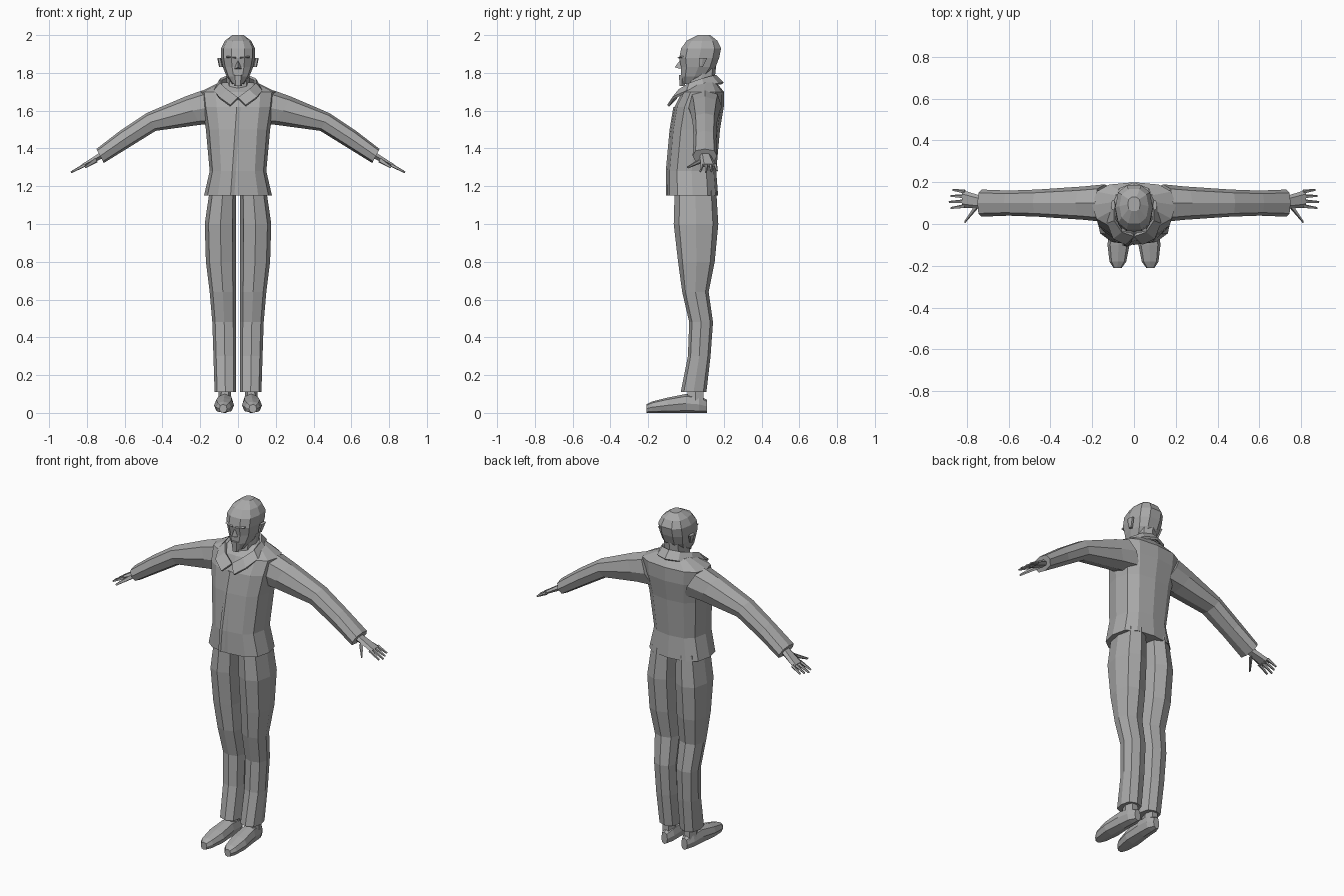
import bpy, bmesh, math
from mathutils import Vector

cube = bpy.data.objects.get("Cube")
if cube:
    bpy.data.objects.remove(cube, do_unlink=True)

grey = bpy.data.materials.new("plain grey")
grey.use_nodes = True
tone = (.4, .4, .4, 1)
grey.diffuse_color = tone
grey.node_tree.nodes["Principled BSDF"].inputs["Base Color"].default_value = tone

right_axis, back_axis, up_axis = Vector((1, 0, 0)), Vector((0, 1, 0)), Vector((0, 0, 1))
arm_axis = Vector((.88, 0, -.47))
arm_normal = Vector((.47, 0, .88))


def finish(name, bm):
    bmesh.ops.recalc_face_normals(bm, faces=bm.faces)
    mesh = bpy.data.meshes.new(name)
    bm.to_mesh(mesh)
    bm.free()
    mesh.materials.append(grey)
    obj = bpy.data.objects.new(name, mesh)
    bpy.context.collection.objects.link(obj)
    return obj


def squared(value, power):
    return math.copysign(abs(value) ** power, value)


def loft(name, rings, u=right_axis, v=back_axis, sides=8, power=.8, side=1):
    """Skin rings of (centre, radius along u, radius along v)."""
    bm = bmesh.new()
    loops = []
    for centre, radius_u, radius_v in rings:
        loop = []
        for step in range(sides):
            angle = math.tau * step / sides
            point = (Vector(centre) + u * squared(math.cos(angle), power) * radius_u
                     + v * squared(math.sin(angle), power) * radius_v)
            point.x *= side
            loop.append(bm.verts.new(point))
        loops.append(loop)
    for low, high in zip(loops, loops[1:]):
        for step in range(sides):
            after = (step + 1) % sides
            bm.faces.new((low[step], low[after], high[after], high[step]))
    bm.faces.new(loops[0])
    bm.faces.new(loops[-1])
    return finish(name, bm)


def taper(name, start, end, start_radii, end_radii, **options):
    """Straight piece between two points."""
    return loft(name, [(start, *start_radii), (end, *end_radii)], **options)


def upright(rows):
    """Turn rows of (height, half width, front, back) into rings."""
    return [((0, (front + back) / 2, height), width, (back - front) / 2)
            for height, width, front, back in rows]


# Jacket body from hem to shoulders, with its overlapping front edge
jacket = [(1.15, .18, -.1, .17), (1.28, .15, -.1, .16), (1.5, .17, -.08, .18),
          (1.62, .19, -.06, .2), (1.7, .2, -.02, .2), (1.75, .1, .05, .16)]
loft("jacket_body", upright(jacket), sides=12, power=.75)
loft("jacket_placket", [((height * .07 - .12, front, height), .02, .007)
                        for height, width, front, back in jacket[:4]], sides=4, power=.2)

# Spread collar sweeping from nape to front tips
bm = bmesh.new()
segments = 5
for side in (1, -1):
    previous = None
    for step in range(segments + 1):
        t = step / segments
        turn, fall = math.pi * t, .12 * t * t
        inner = (side * .1 * math.sin(turn), .05 + .11 * math.cos(turn), 1.79 - fall)
        outer = (side * .13 * math.sin(turn * .9), .05 + .15 * math.cos(turn), 1.75 - fall)
        pair = [bm.verts.new(inner), bm.verts.new(outer)]
        if previous:
            bm.faces.new((*previous, *reversed(pair)))
        previous = pair
bmesh.ops.remove_doubles(bm, verts=bm.verts, dist=.001)
collar = finish("collar", bm)
collar.modifiers.new("thickness", "SOLIDIFY").thickness = .014

# Neck and head
taper("neck", (0, .07, 1.66), (0, .09, 1.84), (.06, .07), (.06, .07))
loft("head", upright([(1.74, .03, -.02, .06), (1.78, .06, -.03, .12), (1.83, .08, -.03, .16),
                      (1.88, .09, -.04, .18), (1.93, .09, -.03, .19), (1.97, .07, 0, .17),
                      (2, .03, .06, .13)]), sides=10)

# Nose wedge and chin beard
bm = bmesh.new()
for point in ((0, -.03, 1.87), (0, -.06, 1.83), (.02, -.03, 1.82), (-.02, -.03, 1.82)):
    bm.verts.new(point)
bmesh.ops.convex_hull(bm, input=bm.verts)
finish("nose", bm)
taper("chin_beard", (0, -.02, 1.73), (0, -.02, 1.79), (.02, .015), (.03, .02), sides=6)

# Brows and ears
for tag, side in (("left", 1), ("right", -1)):
    taper(tag + "_brow", (.01, -.03, 1.88), (.06, -.02, 1.885), (.015, .007), (.015, .005),
          u=back_axis, v=up_axis, sides=4, side=side)
    taper(tag + "_ear", (.09, .08, 1.83), (.1, .09, 1.88), (.01, .01), (.01, .025),
          sides=6, side=side)

for tag, side in (("left", 1), ("right", -1)):
    across_arm = dict(u=back_axis, v=arm_normal, side=side)

    # Sleeve, shoulder to cuff
    sleeve = [(.14, 1.62, .09, .1), (.24, 1.6, .08, .085), (.46, 1.54, .065, .053),
              (.6, 1.45, .06, .05), (.73, 1.36, .065, .042)]
    loft(tag + "_sleeve", [((x, .1, z), depth, thickness) for x, z, depth, thickness in sleeve],
         **across_arm)

    # Hand
    taper(tag + "_palm", (.71, .1, 1.37), (.82, .12, 1.31), (.028, .02), (.042, .01),
          sides=6, **across_arm)
    for index, finger in enumerate(("index", "middle", "ring", "little")):
        spread = index - 1.5
        root = Vector((.81, .12 + spread * .023, 1.313))
        reach = .085 - .01 * abs(index - 1)
        tip = root + arm_axis * reach + back_axis * spread * .006
        taper(f"{tag}_{finger}_finger", root, tip, (.01, .01), (.005, .005), sides=5, **across_arm)
    taper(tag + "_thumb", (.75, .09, 1.34), (.81, .01, 1.3), (.016, .015), (.006, .006),
          sides=5, **across_arm)

    # Trouser leg, waist to hem
    leg = [(1.18, .05, .07, .11), (1, .053, .083, .118), (.8, .055, .08, .097),
           (.64, .05, .07, .07), (.48, .08, .063, .063), (.3, .07, .06, .06), (.11, .04, .057, .068)]
    loft(tag + "_trouser_leg", [((width + .01, y, height), width, depth)
                                for height, y, width, depth in leg], side=side)

    # Ankle and shoe
    taper(tag + "_ankle", (.07, .05, .05), (.07, .05, .16), (.035, .05), (.03, .045),
          sides=6, side=side)
    shoe = [(.11, .02, .07), (.07, .04, .09), (0, .045, .1), (-.1, .053, .08),
            (-.18, .04, .06), (-.21, .02, .045)]
    loft(tag + "_shoe", [((.07 - y * .04, y, height / 2), width, height / 2)
                         for y, width, height in shoe], v=up_axis, side=side)
